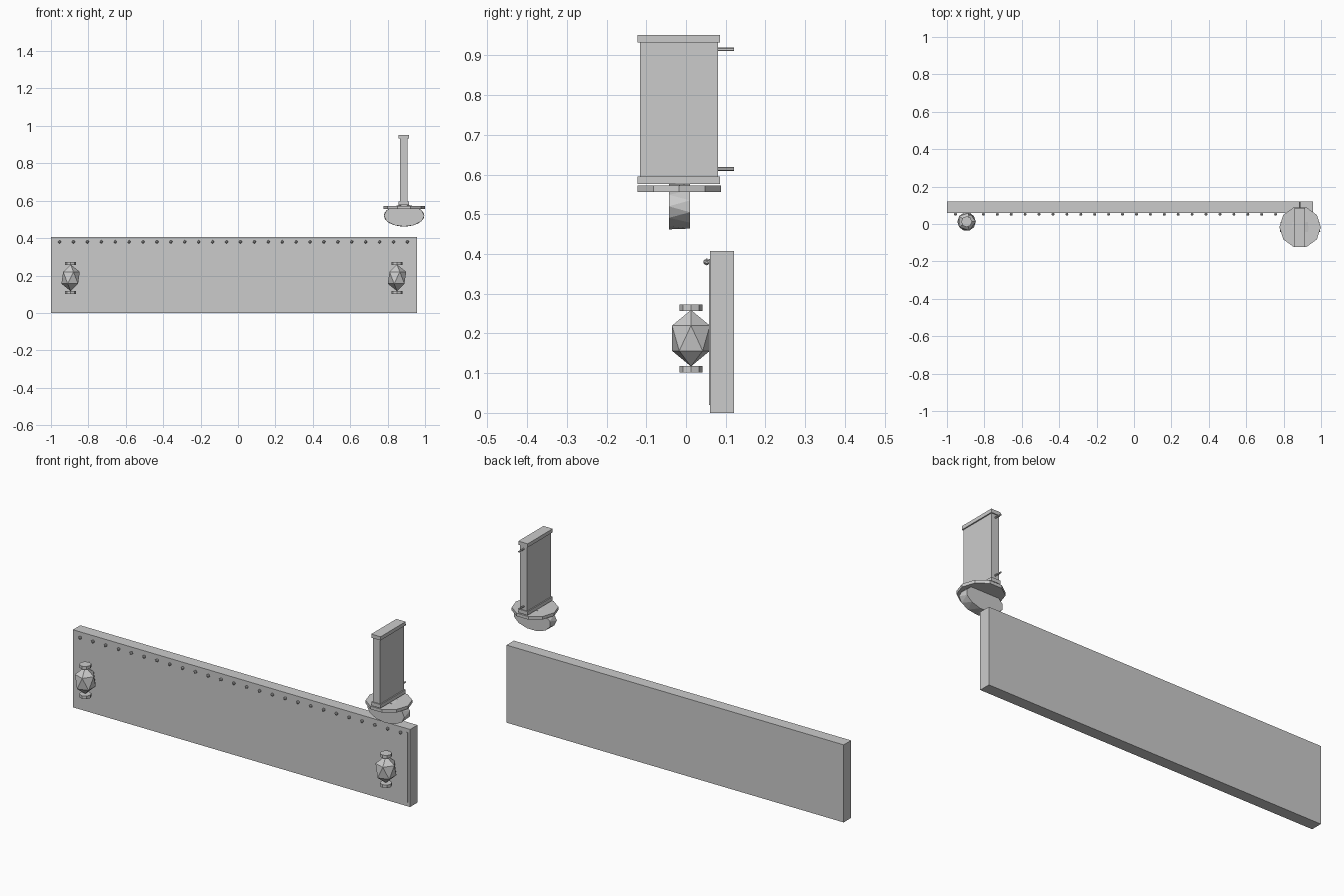
import bpy, bmesh, math
from mathutils import Matrix, Vector

if "Cube" in bpy.data.objects:
    bpy.data.objects.remove(bpy.data.objects["Cube"])


def finish(name, bm):
    bmesh.ops.recalc_face_normals(bm, faces=bm.faces)
    mesh = bpy.data.meshes.new(name)
    bm.to_mesh(mesh)
    bm.free()
    obj = bpy.data.objects.new(name, mesh)
    bpy.context.collection.objects.link(obj)
    return obj


def box(name, lo, hi):
    lo, hi = Vector(lo), Vector(hi)
    bm = bmesh.new()
    m = Matrix.Translation((lo + hi) / 2) @ Matrix.Diagonal((*(hi - lo), 1))
    bmesh.ops.create_cube(bm, size=1, matrix=m)
    return finish(name, bm)


def cylinder(name, centre, radius, depth, sides, rot=Matrix()):
    bm = bmesh.new()
    bmesh.ops.create_cone(bm, cap_ends=True, segments=sides, radius1=radius, radius2=radius,
                          depth=depth, matrix=Matrix.Translation(centre) @ rot)
    return finish(name, bm)


def gem(name, centre, scale):
    bm = bmesh.new()
    bmesh.ops.create_icosphere(bm, subdivisions=1, radius=1,
                               matrix=Matrix.Translation(centre) @ Matrix.Diagonal((*scale, 1)))
    return finish(name, bm)


# Long wall board and thin end strip
box("wall", (-1, 0.06, 0), (0.957, 0.121, 0.407))
box("end_strip", (0.936, 0.058, 0.02), (0.944, 0.062, 0.388))

# Row of studs along the top
for i in range(26):
    gem(f"stud_{i + 1}", (-0.954 + i * 0.0744, 0.052, 0.38), (0.009, 0.009, 0.009))

# Two lanterns with caps
for side, x in (("left", -0.895), ("right", 0.85)):
    gem(f"lantern_{side}", (x, 0.0125, 0.188), (0.055, 0.056, 0.071))
    for end, z in (("top", 0.265), ("bottom", 0.11)):
        cylinder(f"lantern_cap_{end}_{side}", (x, 0.0125, z), 0.029, 0.016, 8)

# Upright sign panel with rims
SX = 0.886
box("sign_panel", (SX - 0.021, -0.116, 0.576), (SX + 0.021, 0.081, 0.949))
for end, z in (("bottom", 0.576), ("top", 0.932)):
    box(f"sign_rim_{end}", (SX - 0.027, -0.122, z), (SX + 0.027, 0.086, z + 0.019))

# Bracket pins behind the sign
for end, z in (("lower", 0.614), ("upper", 0.915)):
    cylinder(f"bracket_{end}", (SX, 0.098, z), 0.0045, 0.046, 6, Matrix.Rotation(math.pi / 2, 4, 'X'))

# Ten-sided disc under the sign
cylinder("base_disc", (0.888, -0.017, 0.564), 0.111, 0.016, 10, Matrix.Rotation(math.pi / 2, 4, 'Z'))

# Flattened oval drum, its back rim slightly twisted
bm = bmesh.new()
rims = []
for y, twist in ((-0.043, 0), (0.01, math.radians(15))):
    rims.append([bm.verts.new((0.888 + 0.108 * math.cos(a), y, 0.52 + 0.058 * math.sin(a)))
                 for a in (k * math.tau / 12 + twist for k in range(12))])
for rim in rims:
    bm.faces.new(rim)
for k in range(12):
    j = (k + 1) % 12
    bm.faces.new((rims[0][k], rims[0][j], rims[1][k]))
    bm.faces.new((rims[0][j], rims[1][j], rims[1][k]))
finish("oval_drum", bm)
